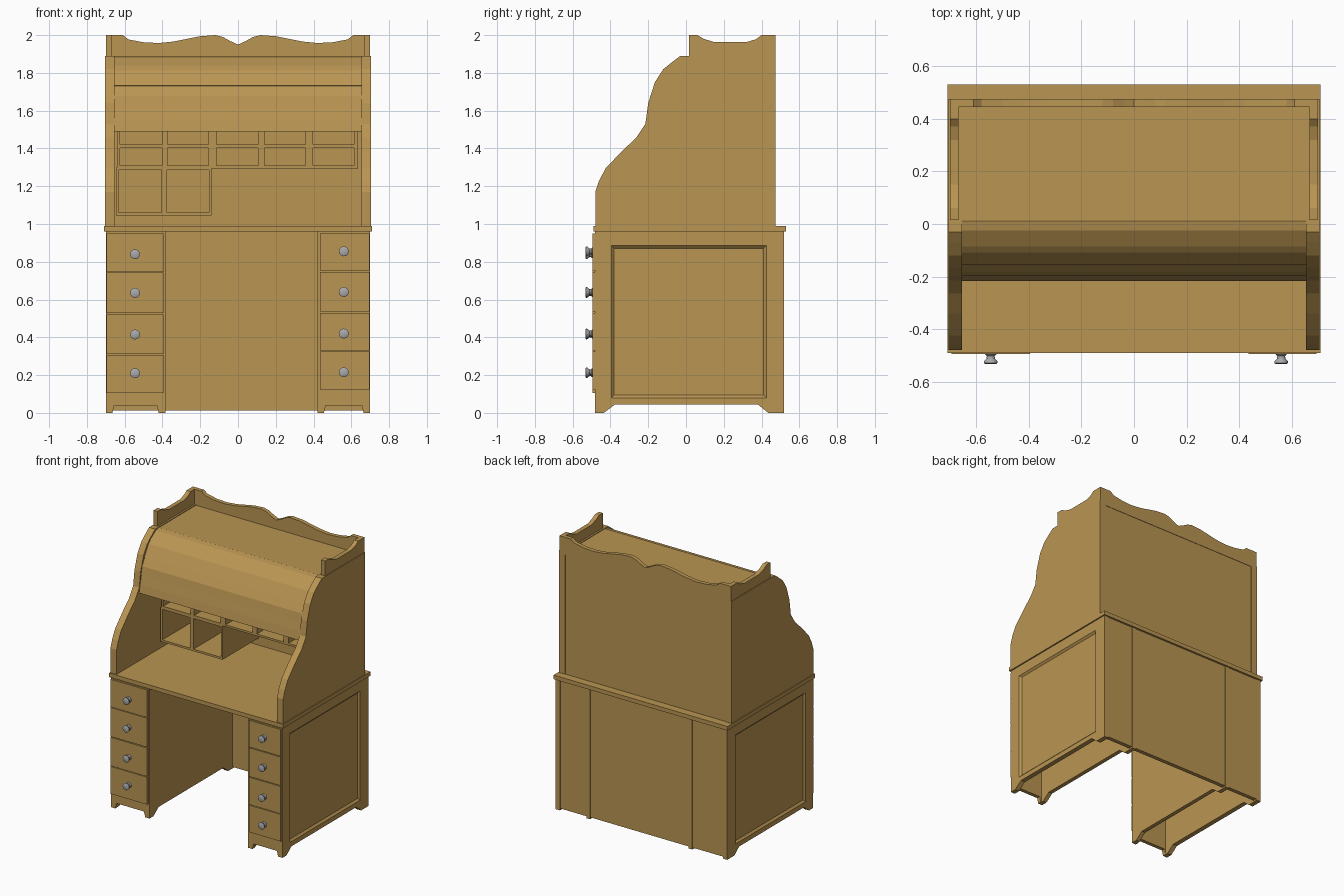
import bpy, bmesh, math
from mathutils import Vector

if "Cube" in bpy.data.objects:
    bpy.data.objects.remove(bpy.data.objects["Cube"])


def material(name, rgb):
    m = bpy.data.materials.new(name)
    m.diffuse_color = (*rgb, 1)
    m.use_nodes = True
    m.node_tree.nodes["Principled BSDF"].inputs["Base Color"].default_value = m.diffuse_color
    return m


WOOD = material("oak wood", (0.49, 0.30, 0.085))
METAL = material("grey metal", (0.40, 0.40, 0.41))


def finish(name, bm, mat):
    bmesh.ops.recalc_face_normals(bm, faces=bm.faces)
    me = bpy.data.meshes.new(name)
    bm.to_mesh(me)
    bm.free()
    me.materials.append(mat)
    ob = bpy.data.objects.new(name, me)
    bpy.context.collection.objects.link(ob)
    return ob


def box(name, x0, x1, y0, y1, z0, z1, mat=WOOD):
    bm = bmesh.new()
    bmesh.ops.create_cube(bm, size=1)
    for v in bm.verts:
        v.co = ((x0 + x1) / 2 + v.co.x * (x1 - x0), (y0 + y1) / 2 + v.co.y * (y1 - y0),
                (z0 + z1) / 2 + v.co.z * (z1 - z0))
    return finish(name, bm, mat)


def prism(name, pts, a, b, axis):
    """Extrude a profile along x (pts are y,z) or along y (pts are x,z)."""
    bm = bmesh.new()
    put = (lambda p, t: (t, p[0], p[1])) if axis == "x" else (lambda p, t: (p[0], t, p[1]))
    face = bm.faces.new([bm.verts.new(put(p, a)) for p in pts])
    ext = bmesh.ops.extrude_face_region(bm, geom=[face])
    move = Vector((b - a, 0, 0)) if axis == "x" else Vector((0, b - a, 0))
    bmesh.ops.translate(bm, vec=move, verts=[g for g in ext["geom"] if isinstance(g, bmesh.types.BMVert)])
    return finish(name, bm, WOOD)


def cut_panel(target, s):
    """Sink a bevelled rectangular panel into the outer face of a side."""
    bm = bmesh.new()
    rings = []
    for x, g in ((0.715, -0.005), (0.70, 0.0), (0.687, 0.014)):
        y0, y1, z0, z1 = -0.395 + g, 0.425 - g, 0.08 + g, 0.885 - g
        rings.append([bm.verts.new((s * x, y, z)) for y, z in ((y0, z0), (y1, z0), (y1, z1), (y0, z1))])
    bm.faces.new(rings[0])
    bm.faces.new(rings[-1])
    for r, q in zip(rings, rings[1:]):
        for i in range(4):
            j = (i + 1) % 4
            bm.faces.new((r[i], r[j], q[j], q[i]))
    cutter = finish("panel_cutter", bm, WOOD)
    cutter.hide_render = True
    mod = target.modifiers.new("panel", "BOOLEAN")
    mod.operation, mod.object, mod.solver = "DIFFERENCE", cutter, "EXACT"
    bpy.context.view_layer.objects.active = target
    bpy.ops.object.modifier_apply(modifier=mod.name)
    bpy.data.objects.remove(cutter)


def knob(x, z):
    prof = [(0, -0.49), (0.021, -0.49), (0.021, -0.497), (0.015, -0.503), (0.016, -0.512),
            (0.025, -0.522), (0.026, -0.529), (0.019, -0.533), (0, -0.533)]
    bm = bmesh.new()
    vs = [bm.verts.new((x + r, y, z)) for r, y in prof]
    edges = [bm.edges.new(p) for p in zip(vs, vs[1:])]
    bmesh.ops.spin(bm, geom=vs + edges, cent=(x, 0, z), axis=(0, 1, 0), angle=2 * math.pi, steps=20)
    bmesh.ops.remove_doubles(bm, verts=bm.verts, dist=1e-4)
    ob = finish("drawer_knob", bm, METAL)
    bpy.context.view_layer.objects.active = ob
    ob.select_set(True)
    bpy.ops.object.shade_smooth_by_angle(angle=math.radians(35))
    ob.select_set(False)


# Pedestals: outer and inner sides with feet, notched front, drawers and knobs
side_pts = [(-0.48, 0), (-0.435, 0), (-0.375, 0.045), (0.38, 0.045), (0.435, 0), (0.52, 0), (0.52, 0.96), (-0.48, 0.96)]
pedestals = [
    (-1, -0.70, -0.385, -0.695, -0.395, -0.545,
     [(0.105, 0.307), (0.312, 0.522), (0.528, 0.742), (0.747, 0.95)], [0.21, 0.415, 0.635, 0.84]),
    (1, 0.42, 0.70, 0.435, 0.695, 0.56,
     [(0.125, 0.324), (0.329, 0.53), (0.536, 0.747), (0.753, 0.95)], [0.215, 0.42, 0.64, 0.855])]
for s, x0, x1, d0, d1, kx, drawers, knobs in pedestals:
    outer = prism("pedestal_outer_side", side_pts, s * 0.665, s * 0.70, "x")
    cut_panel(outer, s)
    xi = x1 if s < 0 else x0
    prism("pedestal_inner_side", side_pts, xi, xi + s * 0.03, "x")
    prism("pedestal_front", [(x0, 0), (x0 + .035, 0), (x0 + .045, .04), (x1 - .045, .04), (x1 - .035, 0),
                             (x1, 0), (x1, .96), (x0, .96)], -0.482, -0.455, "y")
    for z0, z1 in drawers:
        box("drawer_front", d0, d1, -0.495, -0.47, z0, z1)
    for z in knobs:
        knob(kx, z)
box("lower_back", -0.68, 0.68, 0.485, 0.515, 0.012, 0.96)

# Writing surface
box("desk_top", -0.71, 0.71, -0.49, 0.53, 0.96, 0.99)

# Upper curved sides and the gallery rails above them
curve = [(0.475, 0.99), (-0.48, 0.99), (-0.48, 1.17), (-0.46, 1.23), (-0.425, 1.295), (-0.34, 1.385), (-0.265, 1.455),
         (-0.215, 1.53), (-0.2, 1.64), (-0.165, 1.75), (-0.12, 1.82), (-0.07, 1.86), (-0.03, 1.89), (0.475, 1.89)]
rail = [(0.015, 1.87), (0.015, 2.0), (0.06, 2.0), (0.095, 1.98), (0.15, 1.963), (0.32, 1.963),
        (0.37, 1.978), (0.40, 2.0), (0.475, 2.0), (0.475, 1.87)]
for s in (-1, 1):
    prism("curved_side", curve, s * 0.655, s * 0.705, "x")
    prism("gallery_side", rail, s * 0.668, s * 0.70, "x")

# Scalloped gallery back
half = [(0.70, 1.87), (0.70, 2.0), (0.61, 2.0), (0.58, 1.977), (0.50, 1.962), (0.42, 1.958), (0.34, 1.966),
        (0.2, 1.994), (0.12, 2.0), (0.08, 1.99), (0.04, 1.968)]
prism("gallery_back", half + [(0, 1.95)] + [(-x, z) for x, z in reversed(half)], 0.445, 0.475, "y")

# Upper back and top board
box("upper_back", -0.66, 0.66, 0.445, 0.472, 0.99, 1.88)
box("top_board", -0.665, 0.665, 0.01, 0.46, 1.865, 1.885)

# Roll cover: stepped slats following the curve
roll = [(0.012, 1.887), (-0.02, 1.879), (-0.08, 1.837), (-0.105, 1.812), (-0.15, 1.732), (-0.18, 1.675),
        (-0.19, 1.615), (-0.203, 1.55), (-0.212, 1.49)]
lap = 0.005
for i, j in ((0, 1), (1, 2), (2, 4), (4, 6), (6, 8)):
    pts = roll[i:j + 1]
    front = [(y - lap * k / (j - i), z) for k, (y, z) in enumerate(pts)]
    back = [(y + 0.025, z - 0.012 * (z > 1.7)) for y, z in reversed(pts)]
    prism("roll_slat", front + back, -0.657, 0.657, "x")

# Pigeonholes: two rows of five, with two large compartments below on the left
F, B = 0.02, 0.45
for z0, z1 in ((1.295, 1.31), (1.402, 1.42), (1.505, 1.52)):
    box("pigeonhole_shelf", -0.64, 0.635, F, B, z0, z1)
for x0, x1 in ((-0.64, -0.625), (-0.402, -0.372), (-0.155, -0.115), (0.105, 0.14), (0.358, 0.397), (0.615, 0.635)):
    box("pigeonhole_divider", x0, x1, F, B, 1.30, 1.515)
box("compartment_floor", -0.645, -0.14, F, B, 1.045, 1.06)
box("compartment_top", -0.645, -0.14, F, B, 1.285, 1.30)
for x0, x1 in ((-0.645, -0.632), (-0.404, -0.377), (-0.153, -0.14)):
    box("compartment_divider", x0, x1, F, B, 1.05, 1.295)
